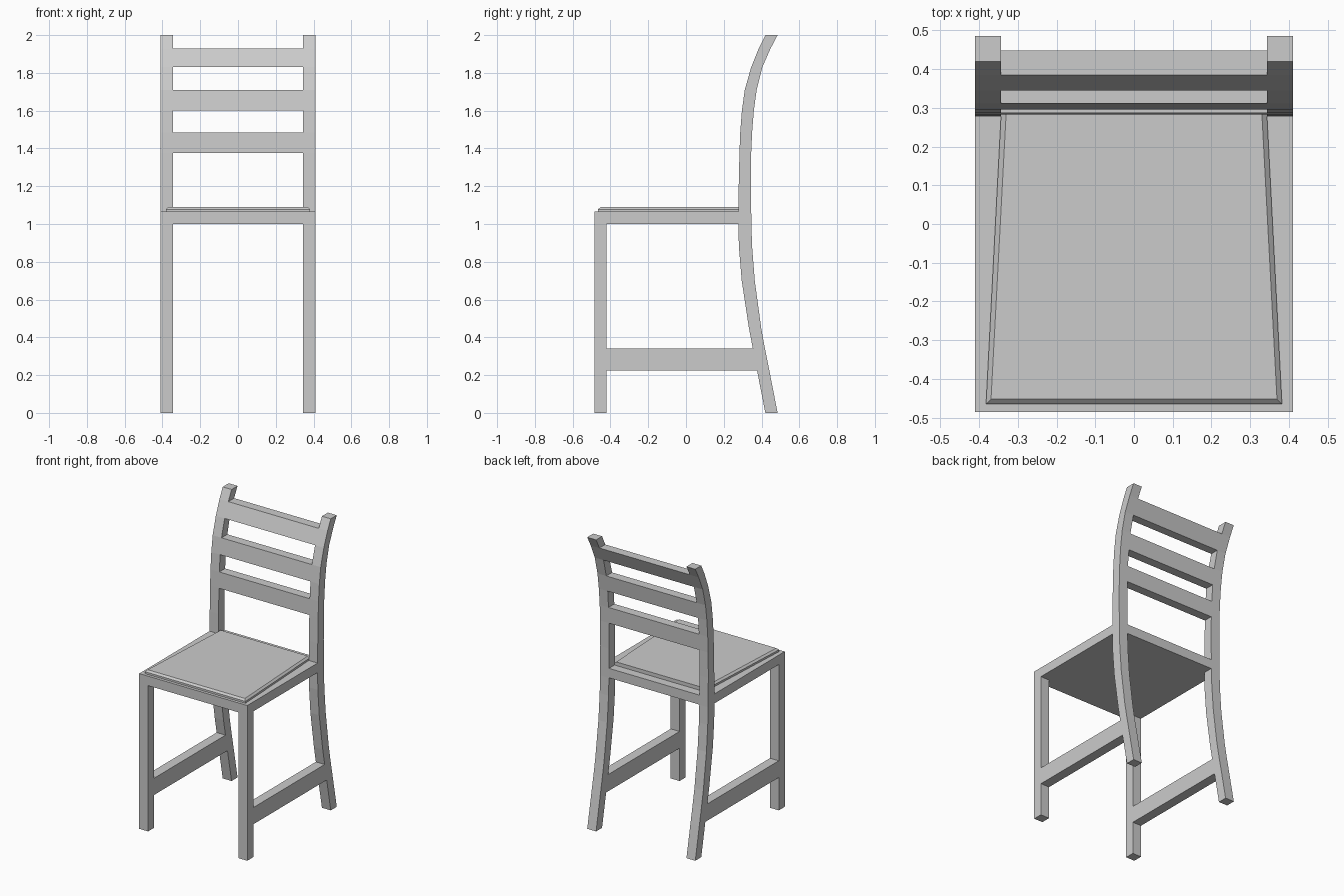
import bpy, bmesh

if "Cube" in bpy.data.objects:
    bpy.data.objects.remove(bpy.data.objects["Cube"])

# Side curve of the back posts: (height, front edge y, back edge y)
CURVE = [(0, .42, .485), (.225, .376, .441), (.34, .354, .418), (.45, .333, .398),
         (.7, .295, .364), (.88, .28, .35), (1.0, .277, .346), (1.2, .279, .344),
         (1.375, .283, .345), (1.485, .287, .35), (1.6, .296, .359), (1.71, .311, .374),
         (1.83, .345, .404), (1.93, .385, .448), (2.0, .42, .485)]


def finish(name, bm):
    bmesh.ops.recalc_face_normals(bm, faces=bm.faces)
    mesh = bpy.data.meshes.new(name)
    bm.to_mesh(mesh)
    bm.free()
    ob = bpy.data.objects.new(name, mesh)
    bpy.context.collection.objects.link(ob)
    return ob


def extrude_side(name, profile, x0, x1, mirror=False):
    """Extrude a (y, z) outline from x0 to x1, optionally mirrored across x = 0."""
    bm = bmesh.new()
    face = bm.faces.new([bm.verts.new((x0, y, z)) for y, z in profile])
    ext = bmesh.ops.extrude_face_region(bm, geom=[face])
    verts = [v for v in ext['geom'] if isinstance(v, bmesh.types.BMVert)]
    bmesh.ops.translate(bm, verts=verts, vec=(x1 - x0, 0, 0))
    ob = finish(name, bm)
    if mirror:
        ob.modifiers.new("mirror", 'MIRROR').use_mirror_merge = False
    return ob


def rect(y0, y1, z0, z1):
    return [(y0, z0), (y1, z0), (y1, z1), (y0, z1)]


def band(z0, z1):
    """Outline of the part of the post curve between two heights."""
    rows = [r for r in CURVE if z0 <= r[0] <= z1]
    return [(f, z) for z, f, b in rows] + [(b, z) for z, f, b in reversed(rows)]


# Legs, curved back posts and side stretchers
extrude_side("front_legs", rect(-.485, -.42, 0, 1.0), .343, .41, True)
posts = extrude_side("back_posts", band(0, 2), .343, .41, True)
extrude_side("side_stretchers", [(-.42, .225), (.376, .225), (.354, .34), (-.42, .34)],
             .343, .41, True)

# Three back slats following the post curve
for i, (z0, z1) in enumerate([(1.375, 1.485), (1.6, 1.71), (1.83, 1.93)]):
    extrude_side(f"back_slat_{i + 1}", band(z0, z1), -.343, .343)

# Seat frame slab and the rail between the back posts
extrude_side("seat_frame", rect(-.485, .278, 1.0, 1.065), -.41, .41)
extrude_side("back_rail", rect(.278, .345, 1.0, 1.065), -.343, .343)

# Tapered seat panel with a chamfered top edge
bm = bmesh.new()
rings = []
for z, inset in [(1.065, 0), (1.078, 0), (1.09, .013)]:
    front, back = .382 - inset, .343 - inset
    rings.append([bm.verts.new(p) for p in [(-front, -.465 + inset, z), (front, -.465 + inset, z),
                                            (back, .285, z), (-back, .285, z)]])
bm.faces.new(rings[0])
bm.faces.new(rings[-1])
for low, high in zip(rings, rings[1:]):
    for i in range(4):
        j = (i + 1) % 4
        bm.faces.new((low[i], low[j], high[j], high[i]))
finish("seat_panel", bm)
